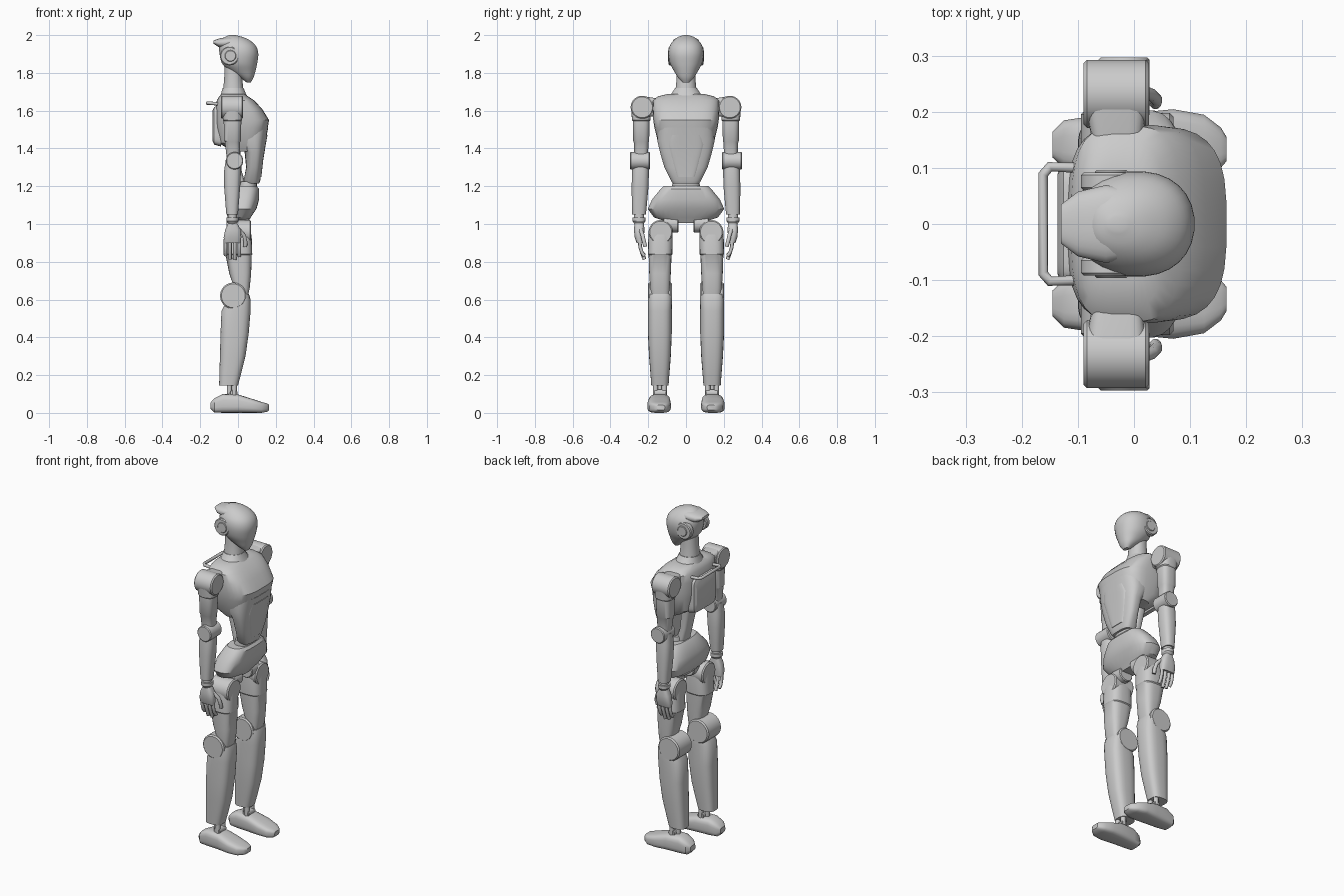
import bpy, bmesh
from math import sin, cos, pi, radians, copysign


def finish(ob, mirror):
    bpy.context.collection.objects.link(ob)
    if mirror:
        m = ob.modifiers.new("mirror", 'MIRROR')
        m.use_axis = (False, True, False)
        m.use_mirror_merge = False
    return ob


def smooth_rows(rows, k=4):
    # Catmull-Rom refinement of the section list
    out = []
    for i in range(len(rows) - 1):
        p = [rows[max(i - 1, 0)], rows[i], rows[i + 1], rows[min(i + 2, len(rows) - 1)]]
        for j in range(k):
            t = j / k
            out.append([0.5 * (2 * b + (c - a) * t + (2 * a - 5 * b + 4 * c - d) * t * t
                               + (3 * b - a - 3 * c + d) * t ** 3) for a, b, c, d in zip(*p)])
    return out + [rows[-1]]


def loft(name, axis, rows, e=2.0, n=24, mirror=False, smooth=False):
    # rows: (position along axis, a_min, a_max, b_min, b_max), superellipse sections
    bm = bmesh.new()
    rings = []
    for t, a0, a1, b0, b1 in (smooth_rows(rows) if smooth else rows):
        ring = []
        for i in range(n):
            w = 2 * pi * (i + 0.5) / n
            a = (a0 + a1) / 2 + (a1 - a0) / 2 * copysign(abs(cos(w)) ** (2 / e), cos(w))
            b = (b0 + b1) / 2 + (b1 - b0) / 2 * copysign(abs(sin(w)) ** (2 / e), sin(w))
            ring.append(bm.verts.new({'x': (t, a, b), 'y': (a, t, b), 'z': (a, b, t)}[axis]))
        rings.append(ring)
    for r, s in zip(rings, rings[1:]):
        for i in range(n):
            bm.faces.new((r[i], r[(i + 1) % n], s[(i + 1) % n], s[i]))
    bm.faces.new(rings[0])
    bm.faces.new(rings[-1])
    bmesh.ops.recalc_face_normals(bm, faces=bm.faces[:])
    me = bpy.data.meshes.new(name)
    bm.to_mesh(me)
    bm.free()
    me.shade_smooth()
    me.set_sharp_from_angle(angle=radians(32))
    return finish(bpy.data.objects.new(name, me), mirror)


def sym(rows):
    # (z, x_min, x_max, half width) to full rows centred on y
    return [(z, a, b, -w, w) for z, a, b, w in rows]


def disc(name, axis, t0, t1, a, b, r, mirror=True, n=32):
    # cylinder with a small chamfer on both rims
    c = r * 0.1
    rows = [(t, a - q, a + q, b - q, b + q)
            for t, q in ((t0, r - c), (t0 + c, r), (t1 - c, r), (t1, r - c))]
    return loft(name, axis, rows, 2, n, mirror)


def tube(name, pts, r, mirror=False):
    cu = bpy.data.curves.new(name, 'CURVE')
    cu.dimensions = '3D'
    cu.bevel_depth, cu.bevel_resolution, cu.use_fill_caps = r, 2, True
    s = cu.splines.new('POLY')
    s.points.add(len(pts) - 1)
    for p, co in zip(s.points, pts):
        p.co = (*co, 1)
    return finish(bpy.data.objects.new(name, cu), mirror)


# Head: egg-shaped skull, swept-back crest, ear discs
loft("head", 'z', sym([(1.75, .045, .068, .018), (1.775, .01, .082, .042), (1.81, -.045, .093, .064),
                       (1.85, -.085, .102, .085), (1.9, -.098, .108, .094), (1.94, -.1, .097, .088),
                       (1.97, -.09, .067, .068), (1.99, -.07, .025, .042), (2.0, -.045, -.015, .012)]),
     2.2, 28, smooth=True)
loft("head_crest", 'x', [(-.13, -.035, .035, 1.955, 1.972), (-.1, -.058, .058, 1.935, 1.982),
                         (-.05, -.07, .07, 1.93, 1.992), (.0, -.06, .06, 1.94, 1.988)], 2.4)
disc("ear_disc", 'y', .06, .092, -.045, 1.89, .05)
disc("ear_hub", 'y', .08, .096, -.04, 1.89, .03)

# Neck and collar
loft("neck", 'z', sym([(1.64, -.085, .035, .065), (1.72, -.078, .028, .055),
                       (1.78, -.073, .022, .05), (1.86, -.07, .02, .048)]), 2.2, smooth=True)
loft("collar", 'z', sym([(1.66, -.1, .06, .11), (1.69, -.09, .042, .078), (1.72, -.082, .03, .058)]), 2.2)

# Torso: broad chest shell and a tapered abdomen shell
loft("chest", 'z', sym([(1.385, -.03, .10, .125), (1.43, -.105, .14, .148), (1.51, -.12, .158, .168),
                        (1.55, -.122, .165, .174), (1.61, -.12, .128, .177), (1.655, -.112, .085, .175),
                        (1.675, -.1, .055, .15), (1.688, -.085, .035, .1)]), 3.2, 32)
loft("abdomen", 'z', sym([(1.215, .035, .112, .07), (1.23, .03, .118, .08), (1.3, .043, .126, .115),
                          (1.38, .035, .137, .138), (1.44, .0, .147, .152), (1.51, -.03, .16, .15)]), 3, 32)
loft("belly_panel", 'z', sym([(1.25, .08, .124, .05), (1.34, .08, .134, .08),
                              (1.42, .08, .147, .1), (1.47, .08, .156, .085)]), 4)
loft("waist", 'z', sym([(1.17, .0, .09, .07), (1.2, .005, .1, .075), (1.225, .01, .1, .07)]), 2.5)
loft("spine", 'z', sym([(1.18, -.005, .05, .045), (1.28, -.03, .02, .04), (1.42, -.06, .01, .05)]), 3)

# Back pack with carrying handle
loft("back_panel", 'x', [(-.136, -.09, .09, 1.44, 1.6), (-.126, -.105, .105, 1.42, 1.62),
                         (-.09, -.11, .11, 1.41, 1.63)], 7, 32)
tube("back_handle", [(-.1, -.1, 1.635), (-.15, -.102, 1.64), (-.162, -.088, 1.64),
                     (-.162, .088, 1.64), (-.15, .102, 1.64), (-.1, .1, 1.635)], .009)

# Pelvis
loft("pelvis", 'z', sym([(1.005, -.03, .05, .08), (1.035, -.055, .068, .17), (1.08, -.065, .098, .203),
                         (1.13, -.06, .112, .18), (1.185, -.03, .112, .135), (1.2, -.015, .1, .12)]), 2.8, 32)
disc("hip_joint", 'y', .04, .12, .02, 1.0, .045)

# Shoulders and upper arms
disc("shoulder", 'x', -.09, .027, .232, 1.618, .061)
loft("shoulder_block", 'y', [(.15, -.075, .015, 1.575, 1.665), (.2, -.085, .022, 1.565, 1.672),
                             (.232, -.085, .022, 1.56, 1.675)], 5, mirror=True)
loft("upper_arm", 'z', [(1.62, -.085, .022, .185, .292), (1.55, -.08, .022, .188, .286),
                        (1.545, -.076, .018, .192, .282), (1.44, -.074, .015, .195, .28),
                        (1.435, -.07, .012, .197, .277), (1.35, -.06, .01, .203, .273)], 3, mirror=True)
disc("elbow", 'y', .19, .297, -.018, 1.335, .046)

# Forearms
loft("forearm", 'z', [(1.34, -.065, .01, .2, .28), (1.28, -.074, .016, .196, .286),
                      (1.2, -.074, .012, .198, .288), (1.1, -.066, .004, .207, .287),
                      (1.05, -.062, .0, .212, .285)], 2.6, mirror=True)
loft("wrist", 'z', [(1.06, -.054, -.006, .222, .276), (1.035, -.054, -.006, .222, .276),
                    (1.034, -.062, .002, .214, .284), (1.015, -.062, .002, .214, .284),
                    (1.0, -.05, -.008, .225, .272)], 2.2, mirror=True)

# Hands
loft("palm", 'z', [(1.005, -.052, -.005, .222, .272), (.97, -.068, .015, .22, .276),
                   (.93, -.076, .018, .222, .272), (.9, -.074, .014, .225, .262)], 3, mirror=True)
for i, (x, tip) in enumerate(((-.066, .835), (-.042, .815), (-.017, .812), (.007, .83))):
    tube(f"finger_{i + 1}", [(x, .245, .92), (x, .243, .88), (x, .234, .85), (x, .22, tip)], .0095, True)
tube("thumb", [(.005, .24, .97), (.032, .23, .94), (.04, .222, .905), (.038, .215, .88)], .011, True)

# Thighs and knees
disc("hip_motor", 'x', -.06, .07, .134, .957, .064)
loft("thigh", 'z', [(.97, -.058, .066, .074, .196), (.93, -.064, .073, .07, .2), (.84, -.07, .076, .072, .202),
                    (.835, -.066, .073, .076, .198), (.74, -.047, .07, .08, .195),
                    (.66, -.02, .062, .085, .19), (.58, -.03, .045, .09, .18)], 3, mirror=True)
disc("knee", 'y', .074, .202, -.025, .62, .07)

# Shins and ankle rods
loft("shin", 'z', [(.63, -.02, .058, .078, .198), (.6, -.055, .067, .074, .202), (.54, -.088, .067, .075, .202),
                   (.42, -.093, .057, .075, .202), (.3, -.096, .04, .08, .196), (.2, -.099, .015, .088, .188),
                   (.145, -.1, .0, .092, .184)], 3, mirror=True)
for nm, x, y in (("inner", -.02, .115), ("outer", -.02, .161), ("rear", -.045, .138)):
    disc(f"ankle_rod_{nm}", 'z', .07, .17, x, y, .014, n=12)
disc("ankle_pivot", 'y', .105, .17, -.022, .105, .02, n=16)

# Feet: soft wedge shoe with a flat sole
loft("foot", 'x', [(-.145, .118, .165, .022, .055), (-.125, .1, .185, .002, .078), (-.08, .09, .192, .0, .1),
                   (.0, .083, .198, .0, .098), (.07, .08, .205, .0, .076), (.125, .086, .195, .0, .058),
                   (.155, .1, .172, .006, .05), (.165, .112, .155, .014, .042)], 3.5, 20, mirror=True)
